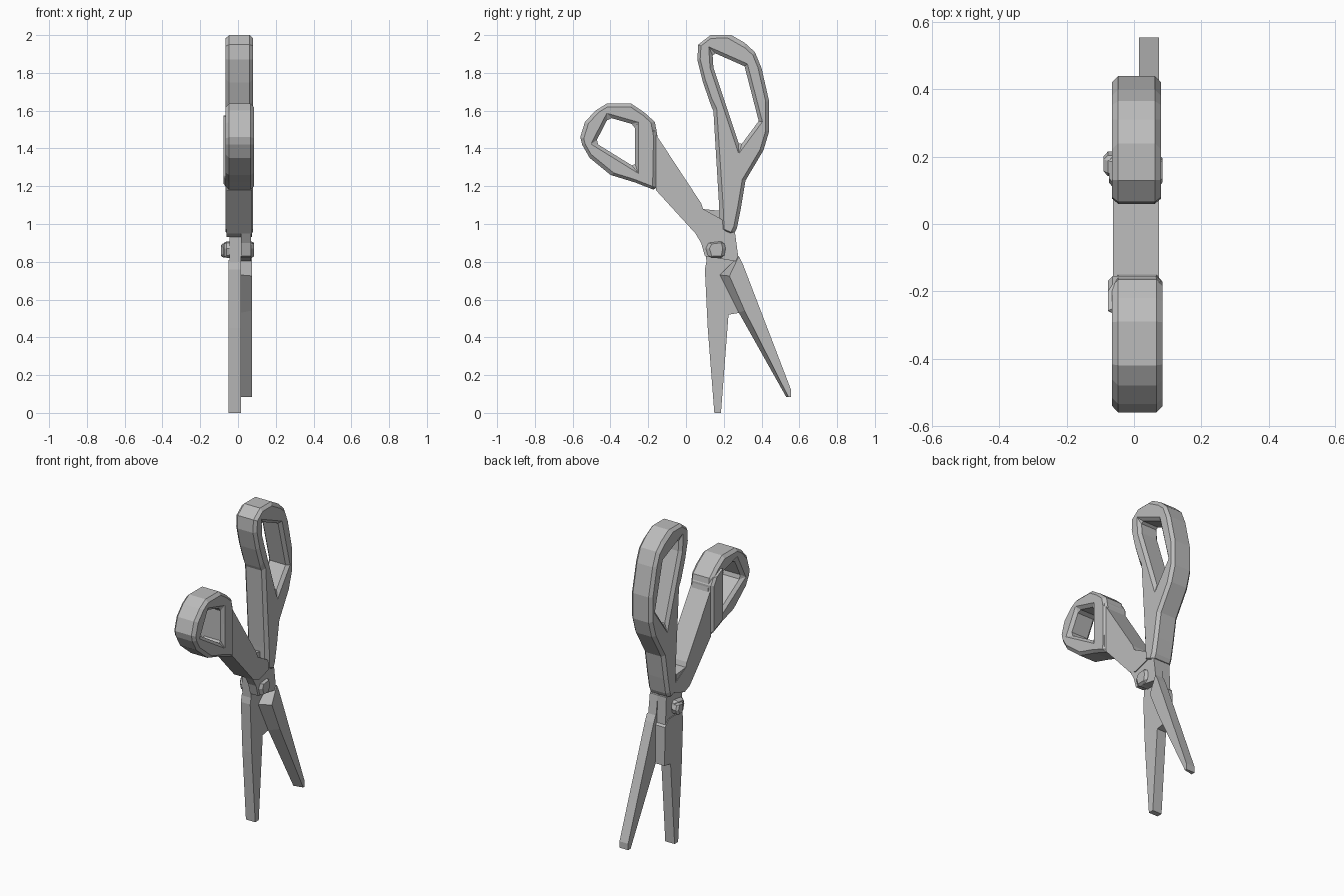
import bpy, bmesh, math

cube = bpy.data.objects.get("Cube")
if cube:
    bpy.data.objects.remove(cube)

# Single grey material
grey = bpy.data.materials.new("plain_grey")
grey.use_nodes = True
grey.diffuse_color = (0.5, 0.5, 0.5, 1)
bsdf = next(n for n in grey.node_tree.nodes if n.type == "BSDF_PRINCIPLED")
bsdf.inputs["Base Color"].default_value = grey.diffuse_color


def slab(name, x0, x1, outline, hole=(), bevel=0.0, shift=None):
    """Extrude a (y, z) outline from x0 to x1; shift moves x1 corners by index."""
    bm = bmesh.new()
    for loop in (outline, hole):
        verts = [bm.verts.new((x0, y, z)) for y, z in loop]
        for i, v in enumerate(verts):
            bm.edges.new((v, verts[i - 1]))
    bmesh.ops.triangle_fill(bm, edges=bm.edges[:], use_beauty=True)
    moves = {outline[i]: d for i, d in (shift or {}).items()}
    home = {v: moves[p] for v in bm.verts for p in moves
            if math.dist(p, v.co.yz) < 1e-5}
    start = {tuple(round(c, 5) for c in v.co.yz): d for v, d in home.items()}
    out = bmesh.ops.extrude_face_region(bm, geom=bm.faces[:], use_keep_orig=True)
    for v in out["geom"]:
        if isinstance(v, bmesh.types.BMVert):
            dy, dz = start.get(tuple(round(c, 5) for c in v.co.yz), (0, 0))
            v.co = (x1, v.co.y + dy, v.co.z + dz)
    bmesh.ops.recalc_face_normals(bm, faces=bm.faces[:])
    mesh = bpy.data.meshes.new(name)
    bm.to_mesh(mesh)
    bm.free()
    mesh.materials.append(grey)
    obj = bpy.data.objects.new(name, mesh)
    bpy.context.collection.objects.link(obj)
    if bevel:
        mod = obj.modifiers.new("chamfer", "BEVEL")
        mod.width = bevel
        mod.segments = 1
        mod.limit_method = "ANGLE"
        mod.angle_limit = math.radians(65)
    return obj


# Small finger loop, its collar and its arm
slab("small_handle_loop", -0.065, 0.085,
     [(-.56, 1.46), (-.535, 1.54), (-.48, 1.60), (-.42, 1.637), (-.29, 1.637),
      (-.22, 1.59), (-.165, 1.54), (-.15, 1.46), (-.155, 1.175), (-.27, 1.22),
      (-.40, 1.26), (-.51, 1.35), (-.55, 1.42)],
     [(-.48, 1.43), (-.41, 1.565), (-.27, 1.525), (-.27, 1.30)], 0.018)
slab("small_handle_collar", -0.078, 0.08,
     [(-.155, 1.19), (-.155, 1.50), (-.18, 1.54), (-.265, 1.58), (-.265, 1.24)],
     bevel=0.014)
slab("small_handle_arm", -0.062, 0.075,
     [(-.16, 1.18), (.05, .95), (.10, .93), (.20, .96), (.22, 1.0),
      (.18, 1.03), (.09, 1.08), (.08, 1.11), (-.16, 1.475)])
slab("arm_stop", -0.06, 0.03, [(.08, 1.08), (.18, 1.07), (.19, .97), (.09, .97)])

# Large finger loop with its arm
slab("large_handle", -0.065, 0.08,
     [(.065, 1.95), (.13, 2.0), (.24, 2.0), (.31, 1.96), (.365, 1.91),
      (.40, 1.825), (.44, 1.65), (.44, 1.49), (.41, 1.39), (.315, 1.23),
      (.29, 1.08), (.27, .98), (.25, .94), (.18, .97), (.175, 1.1),
      (.145, 1.6), (.135, 1.62), (.09, 1.75), (.06, 1.87)],
     [(.14, 1.91), (.31, 1.835), (.385, 1.545), (.285, 1.41), (.145, 1.83)], 0.018)

# Tangs joining the arms to the blades
slab("front_tang", 0.015, 0.07,
     [(.05, .95), (.08, .90), (.10, .83), (.28, .80), (.26, .95), (.20, 1.0)])
slab("rear_tang", -0.045, 0.015,
     [(.10, .95), (.11, .76), (.27, .76), (.26, .95)])

# Pivot fastener
slab("pivot", -0.075, 0.085,
     [(.105, .87), (.12, .90), (.20, .91), (.21, .87), (.20, .82), (.12, .82)],
     bevel=0.015)
slab("pivot_head", -0.09, -0.04,
     [(.14, .89), (.20, .90), (.215, .86), (.20, .82), (.15, .83)], bevel=0.012)

# Blades with ground cutting edges
slab("straight_blade", -0.05, 0.015,
     [(.15, 0), (.185, 0), (.225, .52), (.285, .53), (.28, .77), (.24, .81),
      (.11, .81), (.10, .76), (.115, .45)])
slab("angled_blade", 0.015, 0.075,
     [(.18, .73), (.28, .83), (.30, .79), (.555, .125), (.555, .085),
      (.53, .085), (.28, .53)],
     shift={0: (.05, -.005), 5: (.012, 0), 6: (.03, .012)})
